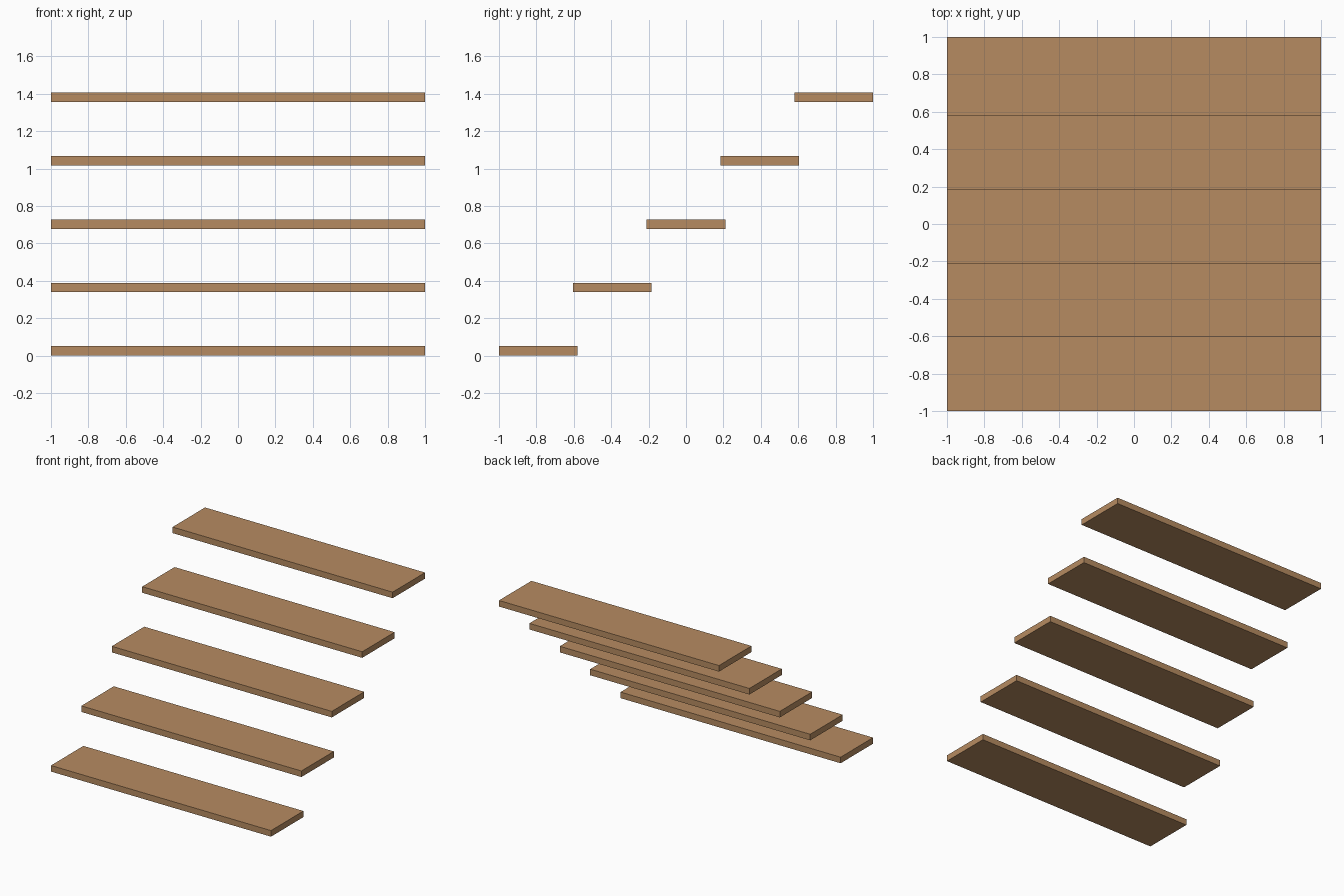
import bpy

if "Cube" in bpy.data.objects:
    bpy.data.objects.remove(bpy.data.objects["Cube"])

WIDTH, DEPTH, THICK = 2.0, 0.421, 0.05
RUN, RISE, COUNT = (2.0 - 0.421) / 4, 0.339, 5

wood = bpy.data.materials.new("light_brown_wood")
wood.diffuse_color = (0.47, 0.26, 0.12, 1)
wood.use_nodes = True
wood.node_tree.nodes["Principled BSDF"].inputs["Base Color"].default_value = wood.diffuse_color


def box(name, size, centre, mat):
    bpy.ops.mesh.primitive_cube_add(size=1, location=centre)
    ob = bpy.context.object
    ob.name = name
    ob.scale = size
    bpy.ops.object.transform_apply(location=False, rotation=False, scale=True)
    ob.data.materials.append(mat)
    return ob


# Floating stair treads, rising from front to back
for i in range(COUNT):
    y = -1 + DEPTH / 2 + i * RUN
    z = THICK / 2 + i * RISE
    box(f"stair_tread_{i + 1}", (WIDTH, DEPTH, THICK), (0, y, z), wood)
